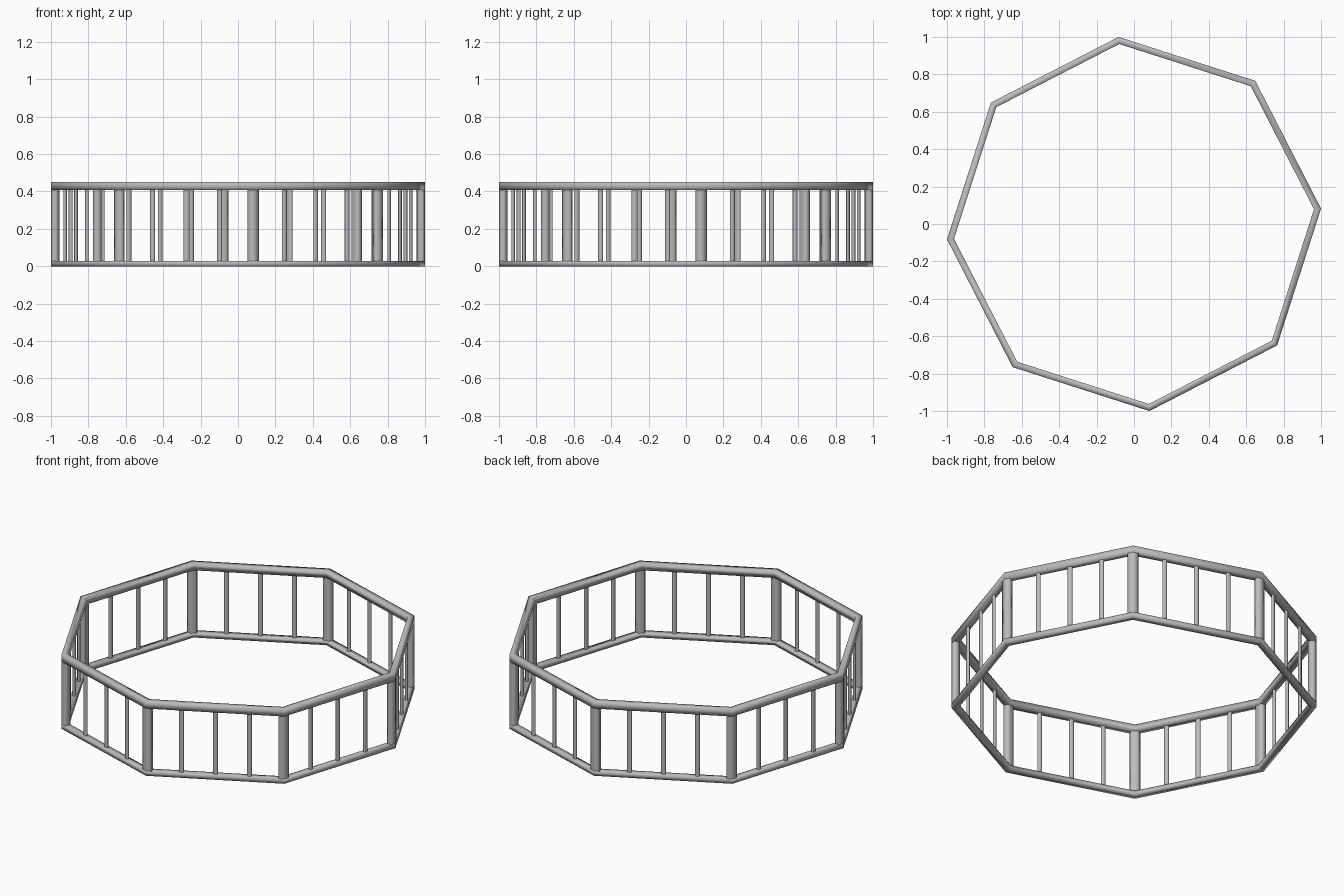
import bpy, bmesh, math
from mathutils import Vector

if "Cube" in bpy.data.objects:
    bpy.data.objects.remove(bpy.data.objects["Cube"], do_unlink=True)

SIDES = 8
STEP = math.tau / SIDES
TURN = math.radians(4.7)
COS, SIN = math.cos(STEP / 2), math.sin(STEP / 2)
HALF = 0.0175                     # half the rail width
RADIUS = 1.0034 - HALF / COS      # corner radius of the rail centreline
LOW, HIGH, TOP = 0.029, 0.408, 0.45

metal = bpy.data.materials.new("grey metal")
metal.use_nodes = True
GREY = (0.5, 0.5, 0.5, 1)
metal.diffuse_color = GREY
metal.node_tree.nodes["Principled BSDF"].inputs["Base Color"].default_value = GREY


def corner(i):
    a = TURN + i * STEP
    return Vector((RADIUS * math.cos(a), RADIUS * math.sin(a), 0))


def finish(bm, name):
    bmesh.ops.recalc_face_normals(bm, faces=bm.faces)
    for f in bm.faces:
        f.smooth = True
    mesh = bpy.data.meshes.new(name)
    bm.to_mesh(mesh)
    bm.free()
    mesh.materials.append(metal)
    ob = bpy.data.objects.new(name, mesh)
    bpy.context.collection.objects.link(ob)


def bridge(bm, a, b):
    for j in range(len(a)):
        k = (j + 1) % len(a)
        bm.faces.new((a[j], b[j], b[k], a[k]))


def rail(name, low, high):
    """Square rail round the octagon with mitred corners."""
    bm = bmesh.new()
    profile = [(HALF, low), (HALF, high), (-HALF, high), (-HALF, low)]
    rings = []
    for i in range(SIDES):
        c = corner(i)
        out = c.normalized() / COS
        rings.append([bm.verts.new(c + out * d + Vector((0, 0, z))) for d, z in profile])
    for i in range(SIDES):
        bridge(bm, rings[i], rings[(i + 1) % SIDES])
    finish(bm, name)


def upright(name, place, angle, section):
    """Bar between the rails from an (outward, sideways) section."""
    bm = bmesh.new()
    out = Vector((math.cos(angle), math.sin(angle), 0))
    side = Vector((-out.y, out.x, 0))
    rings = [[bm.verts.new(place + out * d + side * t + Vector((0, 0, z)))
              for d, t in section] for z in (LOW, HIGH)]
    bridge(bm, *rings)
    finish(bm, name)


# Handrail and bottom rail
rail("top_rail", HIGH, TOP)
rail("bottom_rail", 0, LOW)

# Corner post section: bent round the corner, flush with the rails
ARM = 0.026
outer = (-ARM * SIN + HALF * COS, ARM * COS + HALF * SIN)
inner = (-ARM * SIN - HALF * COS, ARM * COS - HALF * SIN)
bent = [(HALF / COS, 0), outer, inner, (-HALF / COS, 0),
        (inner[0], -inner[1]), (outer[0], -outer[1])]

# Baluster section: flattened oval
oval = [(0.009 * math.cos(t * math.tau / 12), 0.014 * math.sin(t * math.tau / 12))
        for t in range(12)]

# Corner posts and three balusters on each side
for i in range(SIDES):
    angle = TURN + i * STEP
    upright(f"corner_post_{i + 1}", corner(i), angle, bent)
    for j in (1, 2, 3):
        spot = corner(i).lerp(corner(i + 1), j / 4)
        upright(f"baluster_{i + 1}_{j}", spot, angle + STEP / 2, oval)
